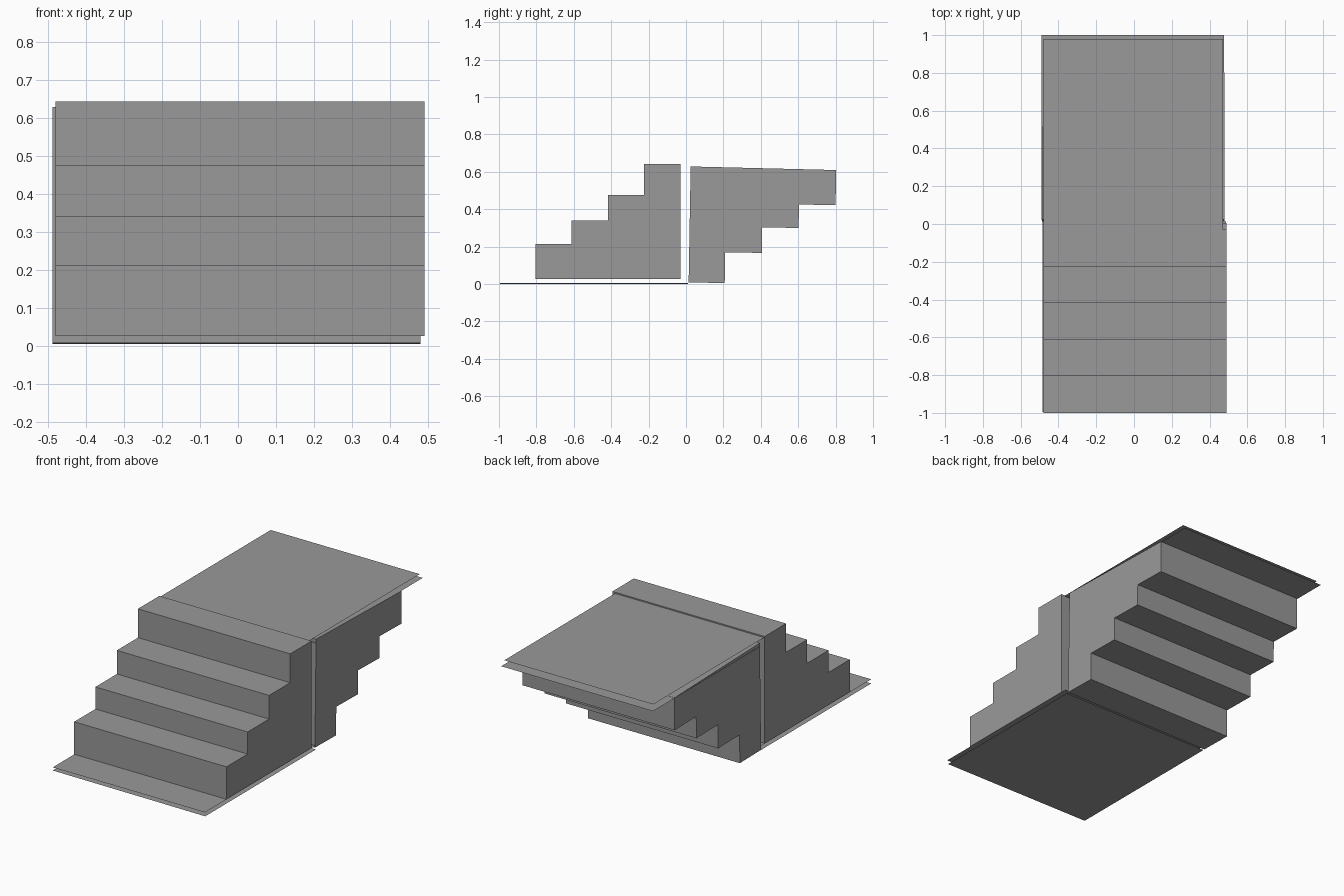
import bpy

if "Cube" in bpy.data.objects:
    bpy.data.objects.remove(bpy.data.objects["Cube"])

# Shared dark grey
grey = bpy.data.materials.new("dark_grey")
grey.diffuse_color = (0.32, 0.32, 0.32, 1.0)
grey.use_nodes = True
grey.node_tree.nodes["Principled BSDF"].inputs["Base Color"].default_value = grey.diffuse_color

def mesh_object(name, verts, faces):
    mesh = bpy.data.meshes.new(name)
    mesh.from_pydata(verts, [], faces)
    mesh.materials.append(grey)
    obj = bpy.data.objects.new(name, mesh)
    bpy.context.collection.objects.link(obj)
    return obj

def extrude_profile(name, profile, x0, x1):
    # profile is a counter-clockwise (y, z) outline seen from +x
    n = len(profile)
    verts = [(x, y, z) for x in (x0, x1) for y, z in profile]
    faces = [tuple(reversed(range(n))), tuple(range(n, 2 * n))]
    faces += [(i, (i + 1) % n, n + (i + 1) % n, n + i) for i in range(n)]
    return mesh_object(name, verts, faces)

def sheet(name, x0, x1, y0, y1, z_left, z_right):
    verts = [(x0, y0, z_left), (x1, y0, z_right), (x1, y1, z_right), (x0, y1, z_left)]
    return mesh_object(name, verts, [(0, 1, 2, 3)])

# Upright flight, rising towards the middle
front = [(-0.805, 0.026), (-0.03, 0.026), (-0.03, 0.642)]
for y, low, high in [(-0.225, 0.476, 0.642), (-0.417, 0.34, 0.476),
                     (-0.612, 0.213, 0.34), (-0.805, None, 0.213)]:
    front.append((y, high))
    if low is not None:
        front.append((y, low))
extrude_profile("front_stairs", front, -0.48, 0.49)

# Inverted flight, slightly tilted
back = [(0.802, 0.609), (0.025, 0.628), (0.014, 0.008)]
for y, low, high in [(0.207, 0.005, 0.169), (0.405, 0.166, 0.303),
                     (0.602, 0.299, 0.425)]:
    back += [(y, low), (y + 0.002, high)]
back.append((0.8, 0.421))
extrude_profile("inverted_stairs", back, -0.488, 0.48)

# Thin paired landings below the front flight and above the inverted one
sheet("lower_floor_sheet", -0.48, 0.49, -1.0, 0.005, 0.025, 0.025)
sheet("lower_base_sheet", -0.484, 0.488, -0.995, 0.012, 0.004, 0.0)
sheet("upper_landing_sheet", -0.478, 0.472, -0.028, 0.98, 0.636, 0.636)
sheet("upper_under_sheet", -0.49, 0.477, 0.02, 1.0, 0.608, 0.608)
